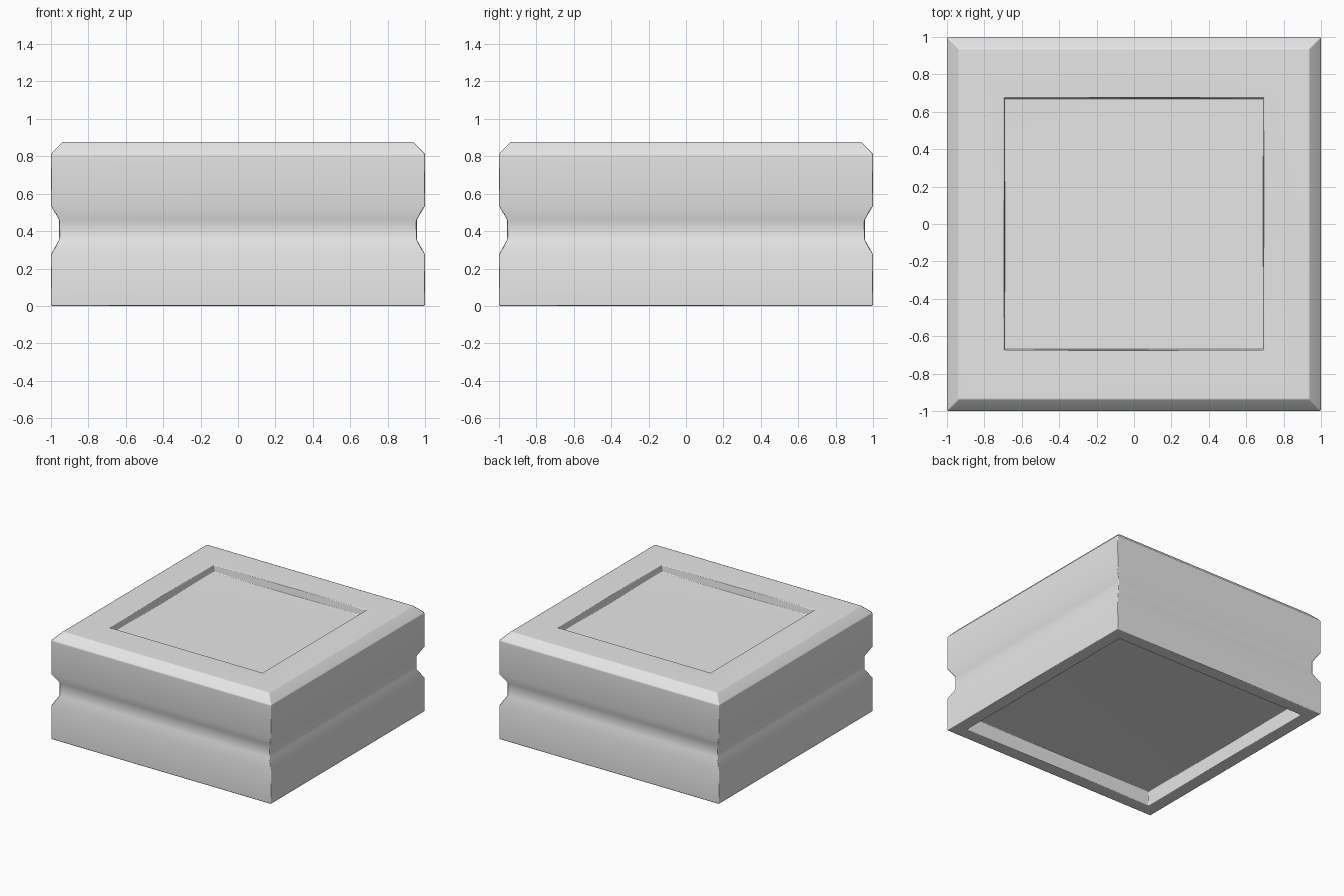
import bpy, bmesh, math

cube = bpy.data.objects.get("Cube")
if cube:
    bpy.data.objects.remove(cube, do_unlink=True)

# One plain stone colour
stone = bpy.data.materials.new("light_grey_stone")
stone.use_nodes = True
colour = (0.8, 0.8, 0.8, 1)
stone.diffuse_color = colour
stone.node_tree.nodes["Principled BSDF"].inputs["Base Color"].default_value = colour

# Outline as (half width x, half depth y, height), from underside to top panel
profile = [
    # recessed underside and base rim
    (0.89, 0.89, 0.12), (0.89, 0.89, 0.0), (1.0, 1.0, 0.0),
    # lower band
    (1.0, 1.0, 0.275),
    # groove
    (0.956, 0.956, 0.355), (0.956, 0.956, 0.46),
    # upper band and top chamfer
    (1.0, 1.0, 0.535), (1.0, 1.0, 0.812), (0.937, 0.937, 0.877),
    # sunken top panel
    (0.693, 0.673, 0.877), (0.693, 0.673, 0.817),
]


def square_loft(name, rings):
    """Join square rings with quads and close both ends."""
    bm = bmesh.new()
    loops = [[bm.verts.new((sx * x, sy * y, z))
              for sx, sy in ((-1, -1), (1, -1), (1, 1), (-1, 1))]
             for x, y, z in rings]
    for low, high in zip(loops, loops[1:]):
        for i in range(4):
            j = (i + 1) % 4
            bm.faces.new((low[i], low[j], high[j], high[i]))
    bm.faces.new(loops[0][::-1])
    bm.faces.new(loops[-1])
    bmesh.ops.recalc_face_normals(bm, faces=bm.faces)
    mesh = bpy.data.meshes.new(name)
    bm.to_mesh(mesh)
    bm.free()
    mesh.materials.append(stone)
    obj = bpy.data.objects.new(name, mesh)
    bpy.context.collection.objects.link(obj)
    return obj


block = square_loft("grooved_block", profile)
bpy.ops.object.select_all(action="DESELECT")
block.select_set(True)
bpy.context.view_layer.objects.active = block
bpy.ops.object.shade_smooth()

# Fine softened edges, with normals led by the large faces
bevel = block.modifiers.new("soft_edges", "BEVEL")
bevel.width = 0.006
bevel.segments = 1
bevel.limit_method = "ANGLE"
bevel.angle_limit = math.radians(33)
block.modifiers.new("flat_large_faces", "WEIGHTED_NORMAL")
